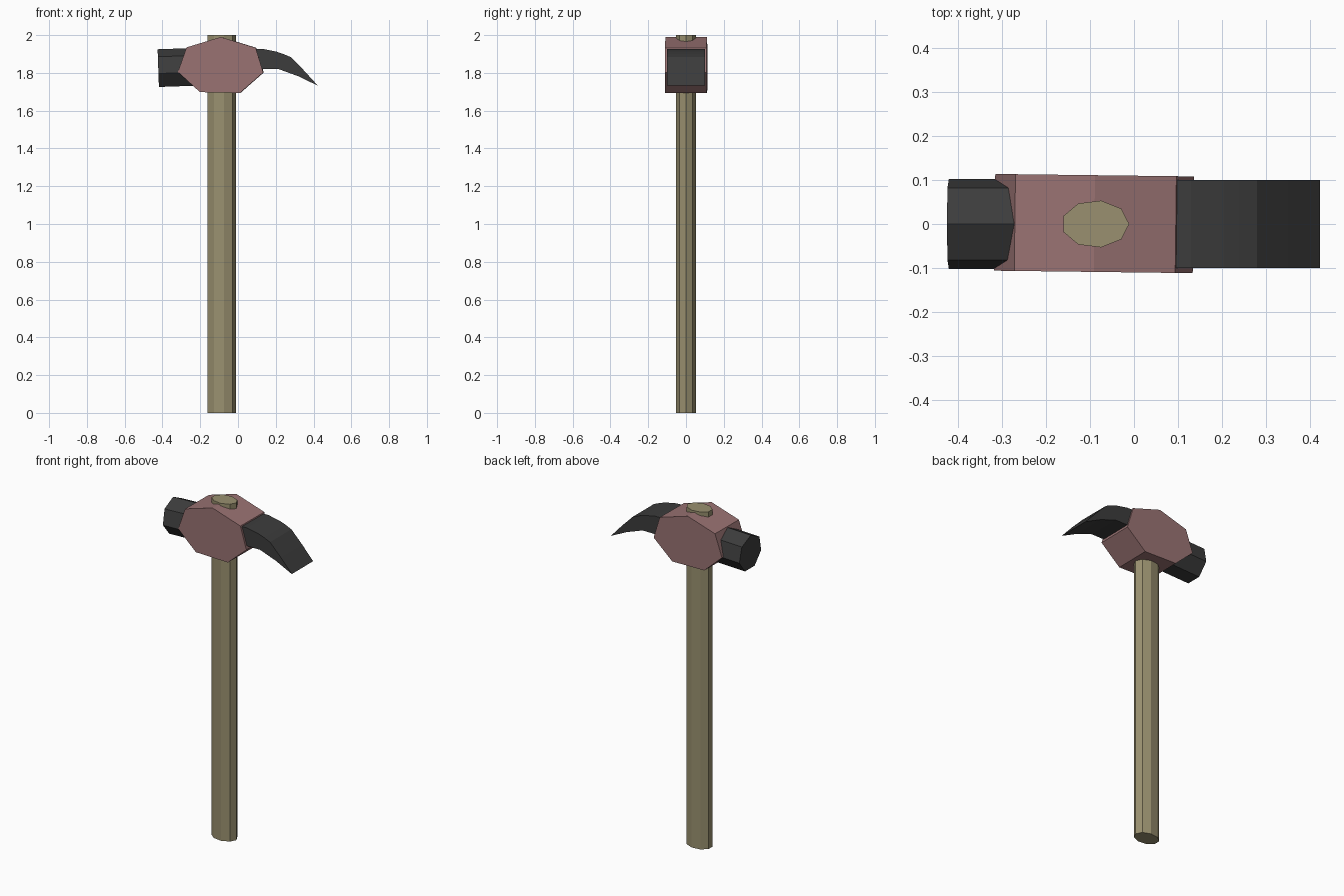
import bpy, bmesh
from math import sin, cos, tau
from mathutils import Matrix, Vector

if "Cube" in bpy.data.objects:
    bpy.data.objects.remove(bpy.data.objects["Cube"])


def material(name, rgb):
    m = bpy.data.materials.new(name)
    m.diffuse_color = (*rgb, 1)
    m.use_nodes = True
    m.node_tree.nodes["Principled BSDF"].inputs["Base Color"].default_value = m.diffuse_color
    return m


def prism(name, points, direction, mat, matrix=Matrix()):
    """Extrude a closed outline of 3D points along a direction."""
    bm = bmesh.new()
    face = bm.faces.new([bm.verts.new(p) for p in points])
    ext = bmesh.ops.extrude_face_region(bm, geom=[face], use_keep_orig=True)
    verts = [g for g in ext["geom"] if isinstance(g, bmesh.types.BMVert)]
    bmesh.ops.translate(bm, verts=verts, vec=Vector(direction))
    bmesh.ops.recalc_face_normals(bm, faces=bm.faces)
    bm.transform(matrix)
    mesh = bpy.data.meshes.new(name)
    bm.to_mesh(mesh)
    bm.free()
    mesh.materials.append(mat)
    obj = bpy.data.objects.new(name, mesh)
    bpy.context.collection.objects.link(obj)
    return obj


wood = material("wood", (0.32, 0.28, 0.16))
red_metal = material("red_metal", (0.32, 0.17, 0.17))
dark_metal = material("dark_metal", (0.045, 0.045, 0.045))

# Nine-sided oval handle
oval = [(-0.088 + 0.077 * cos(i * tau / 9), 0.054 * sin(i * tau / 9), 0)
        for i in range(9)]
prism("handle", oval, (0, 0, 2), wood)

# Seven-sided head block, turned very slightly about the vertical
outline = [(-0.09, 1.99), (0.095, 1.933), (0.135, 1.802), (0.012, 1.694),
           (-0.2, 1.698), (-0.317, 1.805), (-0.271, 1.935)]
turn = Matrix.Translation((-0.09, 0.001, 0)) @ Matrix.Rotation(-0.0125, 4, "Z") \
    @ Matrix.Translation((0.09, 0, 0))
prism("head_block", [(x, -0.11, z) for x, z in outline], (0, 0.22, 0),
      red_metal, turn)

# Seven-sided striking face, tilted slightly
ring = [(0, 0.105 * sin(i * tau / 7), 0.105 * cos(i * tau / 7)) for i in range(7)]
tilt = Matrix.Translation((-0.422, 0, 1.82)) @ Matrix.Rotation(-0.035, 4, "Y")
prism("striking_face", ring, (0.25, 0, 0), dark_metal, tilt)

# Curved claw tapering to an edge
claw = [(0.0, 1.925), (0.13, 1.927), (0.205, 1.912), (0.24, 1.9), (0.28, 1.883),
        (0.35, 1.812), (0.423, 1.732), (0.32, 1.782), (0.215, 1.82), (0.0, 1.82)]
prism("claw", [(x, -0.1, z) for x, z in claw], (0, 0.2, 0), dark_metal)
